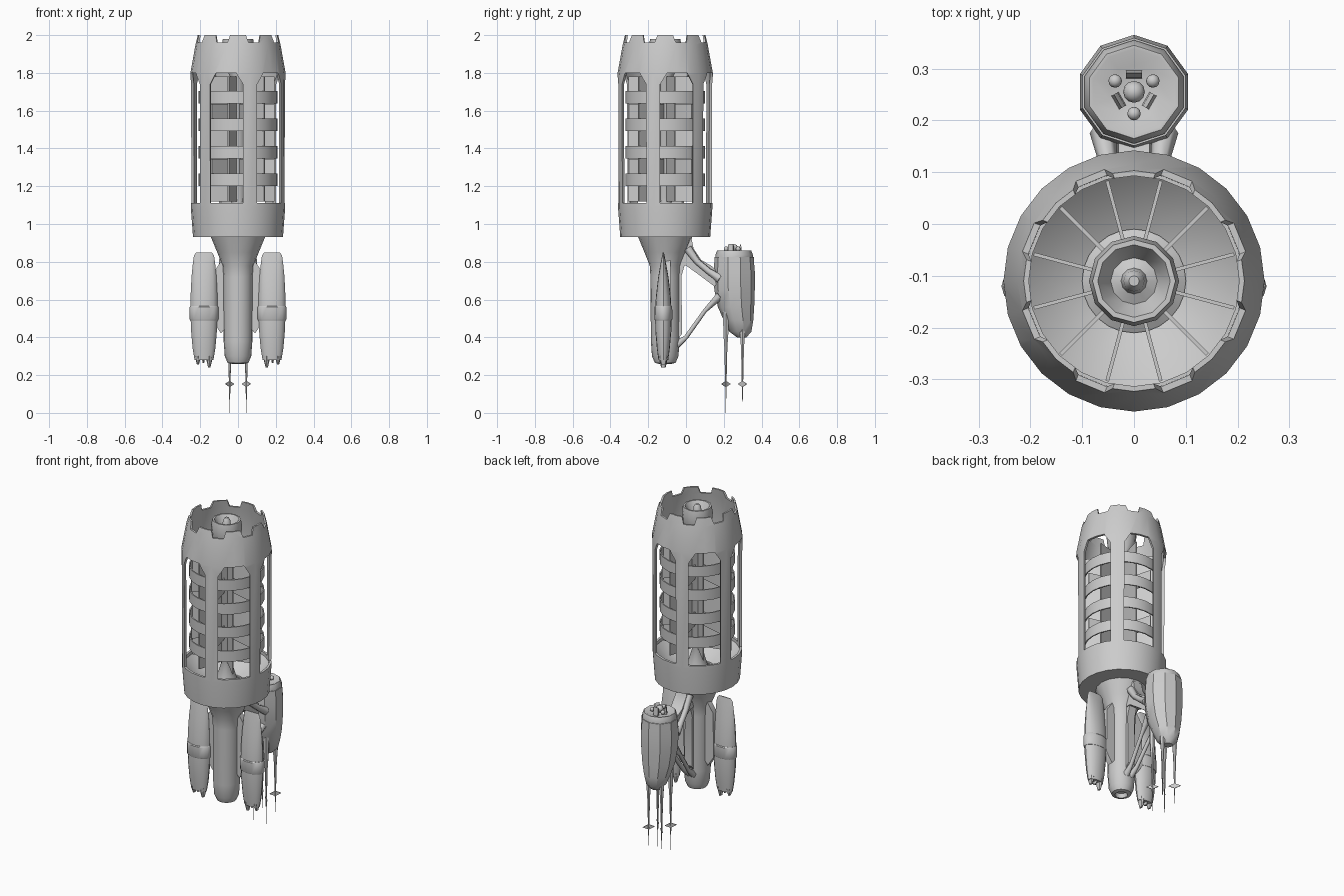
import bpy, bmesh
from math import sin, cos, pi, radians
from mathutils import Matrix, Vector

if "Cube" in bpy.data.objects:
    bpy.data.objects.remove(bpy.data.objects["Cube"])

CY = -0.11      # axis of the main tower in y
PY = 0.255      # axis of the rear pod in y


def finish(name, bm):
    bmesh.ops.recalc_face_normals(bm, faces=bm.faces[:])
    me = bpy.data.meshes.new(name)
    bm.to_mesh(me)
    bm.free()
    ob = bpy.data.objects.new(name, me)
    bpy.context.collection.objects.link(ob)
    return ob


def loft(name, sections, n=24, phase=0.0, closed=False):
    """Skin elliptical rings (cx, cy, z, rx, ry); closed joins last ring to first."""
    bm = bmesh.new()
    rings = []
    for cx, cy, z, rx, ry in sections:
        rings.append([bm.verts.new((cx + rx * cos(phase + 2 * pi * i / n),
                                    cy + ry * sin(phase + 2 * pi * i / n), z)) for i in range(n)])
    pairs = list(zip(rings, rings[1:]))
    if closed:
        pairs.append((rings[-1], rings[0]))
    else:
        bm.faces.new(rings[0])
        bm.faces.new(rings[-1])
    for a, b in pairs:
        for i in range(n):
            j = (i + 1) % n
            bm.faces.new((a[i], a[j], b[j], b[i]))
    return finish(name, bm)


def lathe(name, profile, cy, n=24, cx=0.0, phase=0.0, closed=False):
    return loft(name, [(cx, cy, z, r, r) for r, z in profile], n, phase, closed)


def prisms(name, items):
    """Each item: (u,z) outline, thickness along v, v centre, angle about z, origin."""
    bm = bmesh.new()
    for pts, t, v, ang, org in items:
        m = Matrix.Translation(Vector(org)) @ Matrix.Rotation(ang, 4, 'Z')
        a = [bm.verts.new(m @ Vector((u, v - t / 2, z))) for u, z in pts]
        b = [bm.verts.new(m @ Vector((u, v + t / 2, z))) for u, z in pts]
        bm.faces.new(a)
        bm.faces.new(b[::-1])
        for i in range(len(pts)):
            j = (i + 1) % len(pts)
            bm.faces.new((a[i], a[j], b[j], b[i]))
    return finish(name, bm)


def cut(ob, cutter):
    cutter.hide_render = True
    mod = ob.modifiers.new("cut", 'BOOLEAN')
    mod.operation, mod.solver, mod.object = 'DIFFERENCE', 'EXACT', cutter
    bpy.context.view_layer.objects.active = ob
    bpy.ops.object.modifier_apply(modifier=mod.name)
    bpy.data.objects.remove(cutter)


def bar(name, path, sides=8):
    """Tapered tube along (x, y, z, radius) points."""
    cu = bpy.data.curves.new(name, 'CURVE')
    cu.dimensions, cu.bevel_depth, cu.bevel_resolution = '3D', 1.0, 1
    cu.use_fill_caps = True
    sp = cu.splines.new('POLY')
    sp.points.add(len(path) - 1)
    for p, (x, y, z, r) in zip(sp.points, path):
        p.co, p.radius = (x, y, z, 1), r
    ob = bpy.data.objects.new(name, cu)
    bpy.context.collection.objects.link(ob)
    return ob


# Tower shell with dished floor, windows and notched crown
shell = lathe("tower_shell", [
    (0.10, 0.93), (0.238, 0.93), (0.25, 1.09), (0.252, 1.8), (0.225, 1.95), (0.213, 2.0),
    (0.203, 2.0), (0.212, 1.95), (0.238, 1.8), (0.236, 1.09), (0.17, 1.02), (0.10, 0.985)],
    CY, 24, closed=True)
window = [(-0.09, 1.11), (0.09, 1.11), (0.09, 1.74), (0.055, 1.8), (-0.055, 1.8), (-0.09, 1.74)]
cut(shell, prisms("window_cutter", [
    (window, 0.14, -0.25, radians(45 + 60 * k), (0, CY, 0)) for k in range(6)]))
notch = [(-0.03, 1.96), (0.03, 1.96), (0.055, 2.05), (-0.055, 2.05)]
cut(shell, prisms("notch_cutter", [
    (notch, 0.1, -0.21, radians(22.5 + 45 * k), (0, CY, 0)) for k in range(8)]))

# Four coil rings behind the windows
for k in range(4):
    z = 1.235 + 0.145 * k
    lathe("coil_ring", [(0.203, z - 0.033), (0.21, z - 0.033), (0.21, z + 0.033), (0.203, z + 0.033)],
          CY, 24, closed=True)

# Central core with cupped head
lathe("core_column", [(0.11, 0.97), (0.06, 1.0), (0.03, 1.1), (0.042, 1.14), (0.042, 1.78), (0.078, 1.85),
                      (0.087, 1.94), (0.08, 1.98), (0.07, 1.98), (0.045, 1.93), (0.025, 1.94),
                      (0.02, 1.975), (0.01, 1.99)], CY, 12)

# Radial fins: full height behind windows, short ones behind pillars
fins = []
for k in range(12):
    ranges = [(1.12, 1.78)] if k % 2 == 0 else [(1.265, 1.345), (1.55, 1.635)]
    for a, b in ranges:
        fins.append(([(0.035, a), (0.2, a), (0.2, b), (0.035, b)], 0.007, 0,
                     radians(15 + 30 * k), (0, CY, 0)))
prisms("core_fins", fins)

# Flared neck and rounded stem
lathe("stem", [(0.03, 0.285), (0.035, 0.26), (0.055, 0.265), (0.07, 0.30), (0.076, 0.38), (0.078, 0.72),
               (0.082, 0.78), (0.11, 0.85), (0.145, 0.935)], CY, 16)
prisms("stem_spine", [([(0.06, 0.38), (0.09, 0.42), (0.085, 0.72), (0.13, 0.88), (0.06, 0.88)],
                       0.05, 0, pi / 2, (0, CY, 0))])

# Two side nacelles with bands, teeth and pylons
for s in (-1, 1):
    x = s * 0.18
    loft("nacelle", [(x, -0.12, z, rx, ry) for z, rx, ry in (
        (0.28, 0.05, 0.026), (0.34, 0.06, 0.034), (0.43, 0.068, 0.042), (0.53, 0.072, 0.044),
        (0.62, 0.071, 0.039), (0.72, 0.066, 0.027), (0.80, 0.058, 0.013), (0.835, 0.053, 0.006),
        (0.85, 0.04, 0.003))], 16)
    loft("nacelle_band", [(x, -0.12, z, rx, ry) for z, rx, ry in (
        (0.49, 0.073, 0.045), (0.495, 0.076, 0.048), (0.56, 0.076, 0.047), (0.565, 0.073, 0.043))], 16)
    for dx, w, z in ((-0.028, 0.02, 0.24), (0.003, 0.012, 0.265), (0.032, 0.017, 0.255)):
        loft("nacelle_tooth", [(x + s * dx, -0.12, z, w * 0.3, 0.012),
                               (x + s * dx, -0.12, 0.30, w, 0.026)], 8)
    prisms("pylon", [([(s * 0.05, 0.47), (s * 0.09, 0.42), (s * 0.13, 0.48), (s * 0.125, 0.75),
                       (s * 0.085, 0.81), (s * 0.05, 0.78)], 0.035, 0, 0, (0, -0.1, 0))])

# Rear pod with dished lid and slanted lower end
loft("pod_body", [(0, y, z, r, r) for y, z, r in (
    (0.295, 0.40, 0.025), (0.288, 0.43, 0.058), (0.278, 0.49, 0.078), (0.265, 0.56, 0.096),
    (0.257, 0.65, 0.107), (0.255, 0.74, 0.11), (0.255, 0.80, 0.105), (0.255, 0.825, 0.104))], 10, pi / 10)
lathe("pod_lid", [(0.098, 0.80), (0.1, 0.835), (0.09, 0.86), (0.083, 0.86), (0.05, 0.845)],
      PY, 10, phase=pi / 10)


def ball(name, x, y, z, r):
    bm = bmesh.new()
    bmesh.ops.create_uvsphere(bm, u_segments=12, v_segments=8, radius=r,
                              matrix=Matrix.Translation((x, y, z)))
    return finish(name, bm)


# Pod sensors: centre ball, three small balls and three claws
ball("sensor_center", 0, PY, 0.872, 0.021)
for k in range(3):
    a = radians(30 + 120 * k)
    ball("sensor_ball", 0.042 * cos(a), PY + 0.042 * sin(a), 0.868, 0.013)
    a += pi / 3
    prisms("sensor_claw", [([(0.026, 0.84), (0.042, 0.84), (0.036, 0.895), (0.028, 0.88)], 0.03, 0,
                            a, (0, PY, 0))])

# Four needle antennas with radial diamond vanes
for sx in (-1, 1):
    for sy, tip in ((-1, 0.0), (1, 0.04)):
        x, y = sx * 0.044, PY + sy * 0.044
        lathe("antenna", [(0.0008, tip), (0.004, 0.15), (0.009, 0.34), (0.015, 0.42), (0.018, 0.55)],
              y, 6, cx=x)
        ang = radians(45 if sx == sy else 135)
        prisms("antenna_vane", [([(-0.034, 0.153), (0, 0.137), (0.034, 0.153), (0, 0.169)], 0.004, 0,
                                 ang, (x, y, 0))])

# Upper saddle and struts joining the pod to the stem
prisms("upper_saddle", [([(-0.03, 0.78), (0.0, 0.78), (0.07, 0.73), (0.15, 0.67), (0.17, 0.69), (0.17, 0.74),
                          (0.14, 0.775), (0.08, 0.81), (0.04, 0.87), (0.03, 0.92), (-0.03, 0.92)],
                         0.06, 0, pi / 2, (0, 0, 0))])
for s in (-1, 1):
    bar("upper_strut", [(s * 0.03, 0.01, 0.87, 0.025), (s * 0.04, 0.06, 0.80, 0.018),
                        (s * 0.05, 0.12, 0.75, 0.018), (s * 0.06, 0.18, 0.71, 0.026)])
    bar("lower_strut", [(s * 0.015, -0.05, 0.36, 0.022), (s * 0.02, 0.0, 0.40, 0.013),
                        (s * 0.03, 0.10, 0.54, 0.012), (s * 0.045, 0.18, 0.62, 0.024)])

# Smooth shading with sharp edges kept
for ob in list(bpy.data.objects):
    if ob.type == 'MESH':
        bpy.ops.object.select_all(action='DESELECT')
        ob.select_set(True)
        bpy.context.view_layer.objects.active = ob
        bpy.ops.object.shade_smooth_by_angle(angle=radians(35))
